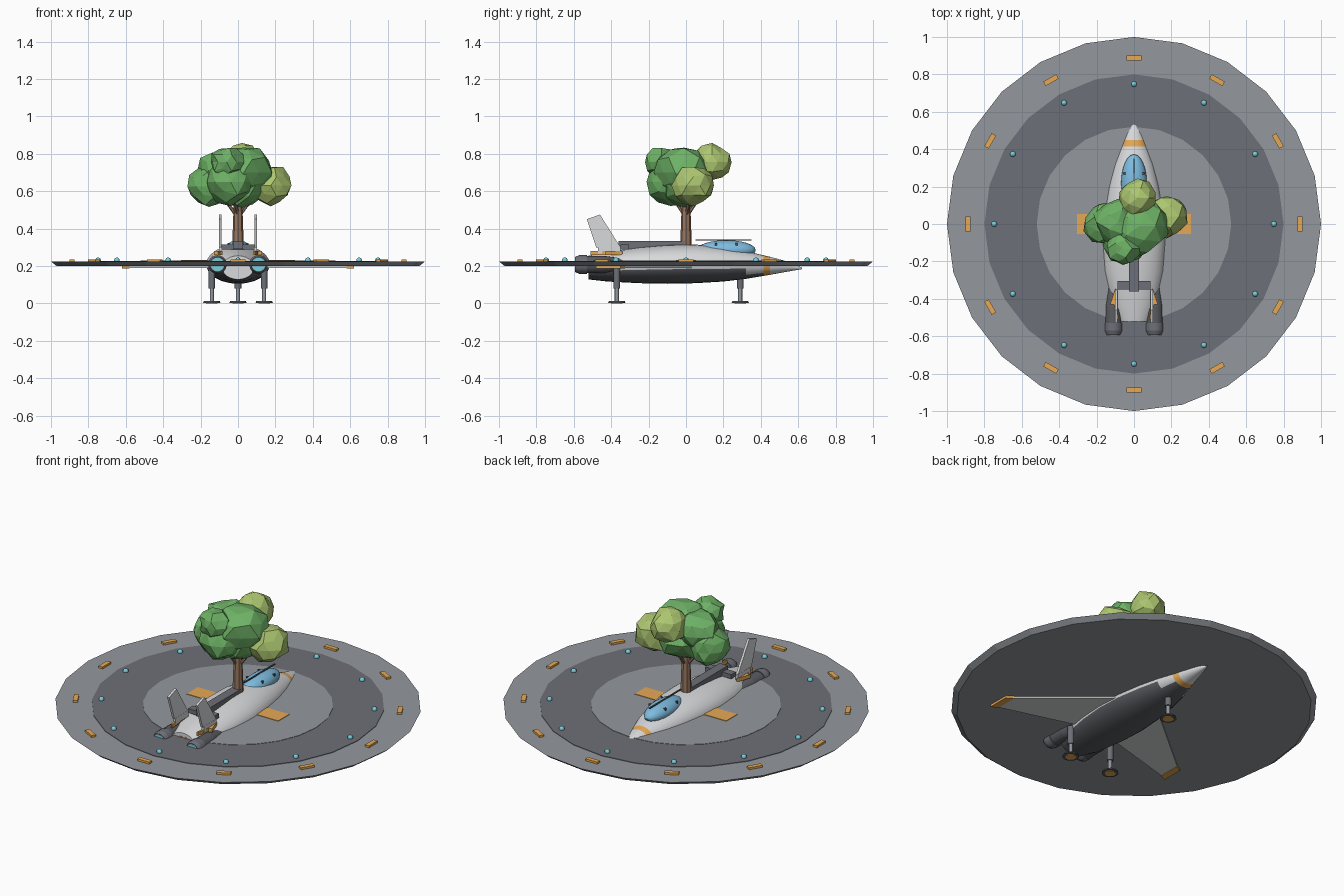
import bpy, bmesh, random
from math import sin, cos, pi, radians
from mathutils import Vector, Matrix

cube = bpy.data.objects.get("Cube")
if cube:
    bpy.data.objects.remove(cube, do_unlink=True)
random.seed(4)


def material(name, r, g, b):
    lin = [((c / 255 + 0.055) / 1.055) ** 2.4 for c in (r, g, b)] + [1]
    m = bpy.data.materials.new(name)
    m.use_nodes = True
    m.diffuse_color = lin
    m.node_tree.nodes["Principled BSDF"].inputs["Base Color"].default_value = lin
    return m


WHITE = material("hull white", 217, 218, 220)
GRAY = material("deck gray", 148, 153, 158)
SLATE = material("ring slate", 109, 112, 120)
DARK = material("dark metal", 90, 92, 97)
BLUE = material("canopy blue", 126, 188, 224)
CYAN = material("glow cyan", 122, 206, 218)
ORANGE = material("marker orange", 230, 169, 84)
GREEN = material("leaf green", 110, 178, 102)
LIME = material("light leaf green", 172, 198, 112)
BROWN = material("bark brown", 152, 120, 96)


def finish(name, bm, mats, smooth=False):
    bmesh.ops.recalc_face_normals(bm, faces=bm.faces)
    me = bpy.data.meshes.new(name)
    bm.to_mesh(me)
    bm.free()
    for m in mats if isinstance(mats, list) else [mats]:
        me.materials.append(m)
    ob = bpy.data.objects.new(name, me)
    bpy.context.collection.objects.link(ob)
    if smooth:
        bpy.ops.object.select_all(action='DESELECT')
        ob.select_set(True)
        bpy.context.view_layer.objects.active = ob
        bpy.ops.object.shade_smooth_by_angle(angle=radians(40))


def box(name, loc, size, mat, turn=0):
    bm = bmesh.new()
    mx = Matrix.Translation(loc) @ Matrix.Rotation(turn, 4, 'Z') @ Matrix.Diagonal((*size, 1))
    bmesh.ops.create_cube(bm, size=1, matrix=mx)
    finish(name, bm, mat)


def rod(name, a, b, r1, r2, mat, sides=12, smooth=True):
    a, b = Vector(a), Vector(b)
    bm = bmesh.new()
    q = (b - a).to_track_quat('Z', 'Y').to_matrix().to_4x4()
    bmesh.ops.create_cone(bm, cap_ends=True, segments=sides, radius1=r1, radius2=r2,
                          depth=(b - a).length, matrix=Matrix.Translation((a + b) / 2) @ q)
    finish(name, bm, mat, smooth)


def ball(name, loc, radii, mat, seg=16):
    bm = bmesh.new()
    bmesh.ops.create_uvsphere(bm, u_segments=seg, v_segments=seg // 2, radius=1,
                              matrix=Matrix.Translation(loc) @ Matrix.Diagonal((*radii, 1)))
    finish(name, bm, mat, True)


def slab(name, outline, offset, mat):
    """Extrude a flat outline by an offset vector."""
    bm = bmesh.new()
    f = bm.faces.new([bm.verts.new(p) for p in outline])
    ext = bmesh.ops.extrude_face_region(bm, geom=[f])
    bmesh.ops.translate(bm, vec=offset, verts=[v for v in ext["geom"] if isinstance(v, bmesh.types.BMVert)])
    finish(name, bm, mat)


# Round landing deck with stepped rings
def disc(name, z0, z1, r0, r1, mat):
    rod(name, (0, 0, z0), (0, 0, z1), r0, r1, mat, 24, False)


disc("deck_base", 0.2, 0.224, 0.97, 1.0, GRAY)
disc("deck_middle_ring", 0.222, 0.227, 0.8, 0.8, SLATE)
disc("deck_center", 0.222, 0.229, 0.52, 0.52, GRAY)
box("center_stripe", (0, 0, 0.229), (0.61, 0.105, 0.006), ORANGE)

# Deck markers and lamps
for i in range(12):
    a = i * pi / 6
    d = Vector((cos(a), sin(a), 0))
    box("deck_marker", d * 0.888 + Vector((0, 0, 0.229)), (0.027, 0.08, 0.014), ORANGE, a)
    ball("deck_lamp", d * 0.748 + Vector((0, 0, 0.23)), (0.016,) * 3, CYAN, 10)

# Fuselage: oval sections as y, half width, bottom, top
sections = [(-.52, .085, .128, .255), (-.42, .13, .117, .275), (-.25, .16, .108, .3),
            (-.1, .17, .105, .313), (.05, .16, .108, .315), (.2, .135, .117, .3),
            (.32, .105, .131, .28), (.415, .072, .147, .257), (.45, .061, .153, .249),
            (.55, .03, .171, .222), (.62, .004, .183, .191)]
N = 24
bm = bmesh.new()
loops = []
for y, w, lo, hi in sections:
    loops.append([bm.verts.new((w * cos(2 * pi * k / N), y,
                                (lo + hi) / 2 + (hi - lo) / 2 * sin(2 * pi * k / N))) for k in range(N)])
for s in range(len(loops) - 1):
    for k in range(N):
        f = bm.faces.new((loops[s][k], loops[s][k - 1], loops[s + 1][k - 1], loops[s + 1][k]))
        y = f.calc_center_median().y
        belly_edge = -0.35 if y < 0.3 else -0.75
        if 0.42 < y < 0.45:
            f.material_index = 2
        elif y < 0.42 and sin(2 * pi * (k - 0.5) / N) < belly_edge:
            f.material_index = 1
bm.faces.new(loops[0])
bm.faces.new(loops[-1])
finish("fuselage", bm, [WHITE, DARK, ORANGE], True)

# Canopy and its frame
ball("canopy", (0, 0.215, 0.285), (0.069, 0.158, 0.053), BLUE, 24)
box("canopy_rail", (0, 0.2, 0.339), (0.008, 0.3, 0.006), DARK)
for x in (-1, 1):
    for y in (0.16, 0.27):
        box("canopy_clip", (x * 0.05, y, 0.314), (0.012, 0.01, 0.02), DARK)

# Spine and tail crossbar
box("spine", (0, -0.18, 0.312), (0.055, 0.36, 0.042), SLATE)
box("tail_crossbar", (0, -0.328, 0.302), (0.175, 0.045, 0.026), SLATE)

# Mirrored flight parts
for s in (-1, 1):
    slab("wing", [(s * .12, .06, .19), (s * .58, -.325, .19), (s * .58, -.46, .19), (s * .12, -.33, .19)],
         (0, 0, 0.01), WHITE)
    slab("wing_tip", [(s * .58, -.325, .187), (s * .62, -.35, .187), (s * .62, -.48, .187),
                      (s * .58, -.46, .187)], (0, 0, 0.013), ORANGE)
    slab("tail_fin", [(s * .087, -.53, .45), (s * .087, -.46, .475), (s * .087, -.35, .3),
                      (s * .087, -.48, .3)], (s * 0.014, 0, 0), WHITE)
    box("fin_mount", (s * 0.094, -0.41, 0.285), (0.016, 0.12, 0.036), WHITE)
    slab("tail_marker", [(s * .098, -.34, .258), (s * .128, -.43, .258), (s * .106, -.43, .258),
                         (s * .09, -.51, .258), (s * .082, -.51, .258)], (0, 0, 0.022), ORANGE)
    x, z = s * 0.11, 0.208
    rod("engine_front", (x, -.44, z), (x, -.32, z), .046, .03, DARK, 16)
    rod("engine_body", (x, -.54, z), (x, -.44, z), .046, .046, DARK, 16)
    rod("engine_nozzle", (x, -.57, z), (x, -.53, z), .05, .05, SLATE, 16)
    rod("engine_nozzle_lip", (x, -.593, z), (x, -.57, z), .041, .05, SLATE, 16)
    rod("engine_glow", (x, -.594, z), (x, -.59, z), .036, .036, CYAN, 16)
    slab("tail_stripe", [(s * .01, -.524, .236), (s * .045, -.524, .222), (s * .045, -.524, .214),
                         (s * .01, -.524, .228)], (0, 0.006, 0), ORANGE)

# Landing gear
for x, y in ((0, 0.29), (-0.14, -0.37), (0.14, -0.37)):
    rod("gear_sleeve", (x, y, 0.08), (x, y, 0.19), 0.018, 0.018, SLATE)
    rod("gear_strut", (x, y, 0.01), (x, y, 0.09), 0.011, 0.011, GRAY)
    rod("gear_foot", (x, y, 0.003), (x, y, 0.013), 0.046, 0.042, DARK)
    rod("foot_pad", (x, y, 0), (x, y, 0.004), 0.03, 0.03, ORANGE)

# Tree trunk and branches
rod("trunk", (0, 0, 0.28), (0, 0, 0.62), 0.032, 0.02, BROWN, 8, False)
for x, y in ((0.09, 0.02), (-0.09, 0), (0, 0.08), (-0.02, -0.08)):
    rod("branch", (0, 0, 0.46), (x, y, 0.58), 0.01, 0.007, BROWN, 6, False)

# Faceted foliage with slightly flattened clumps
clumps = [((.03, -.01, .7), .155, GREEN), ((-.155, 0, .625), .118, GREEN), ((-.085, .01, .71), .128, GREEN),
          ((.02, .01, .64), .135, GREEN), ((-.06, -.13, .755), .092, GREEN),
          ((-.04, -.08, .65), .135, GREEN), ((.175, .04, .63), .118, LIME), ((.02, .14, .755), .104, LIME)]
for loc, r, mat in clumps:
    bm = bmesh.new()
    bmesh.ops.create_icosphere(bm, subdivisions=2, radius=r)
    for v in bm.verts:
        v.co *= random.uniform(0.86, 1.08)
        v.co.z *= 0.93
        v.co += Vector(loc)
    finish("foliage", bm, mat)
